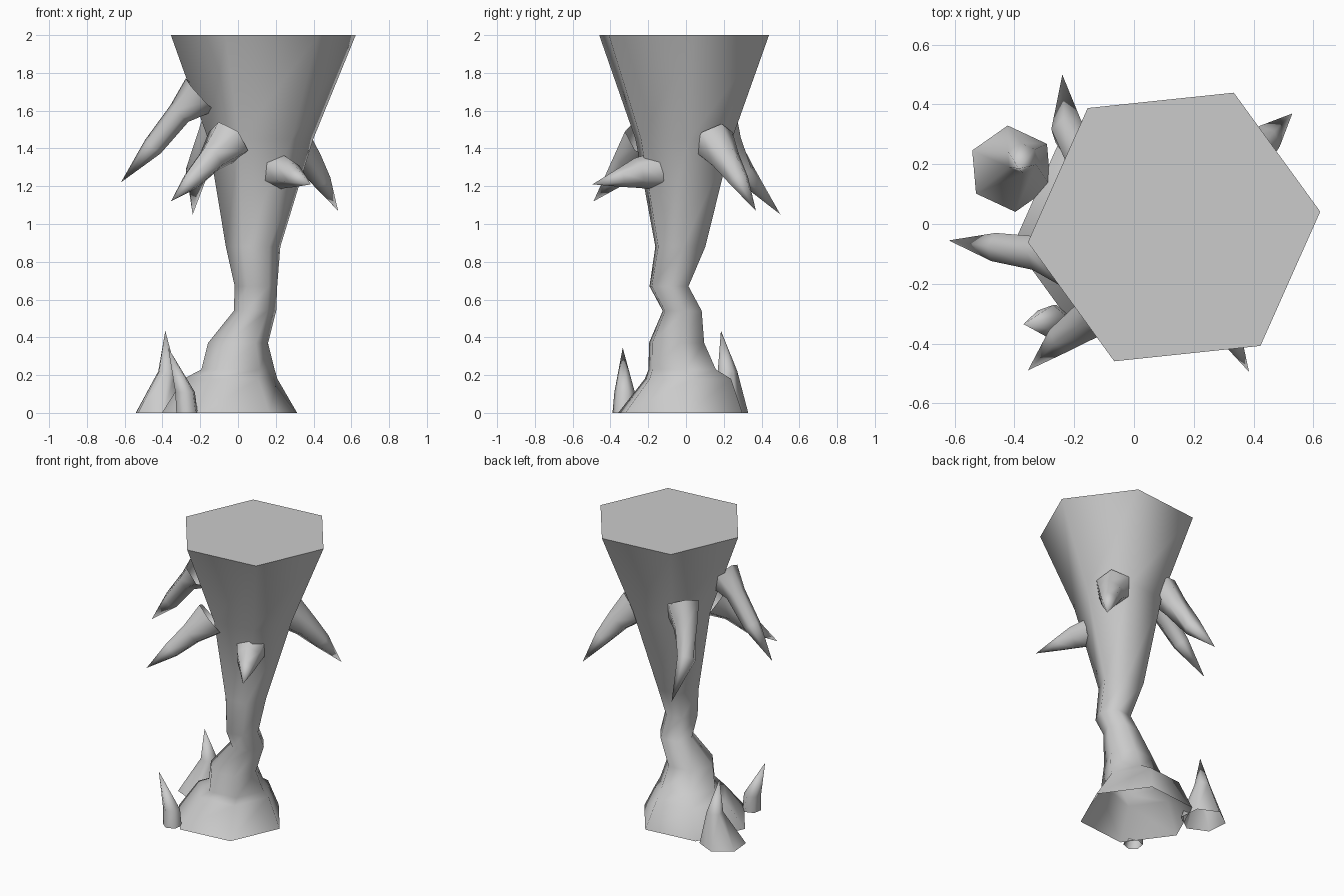
import bpy, bmesh
from math import cos, sin, radians
from mathutils import Vector, Matrix

cube = bpy.data.objects.get("Cube")
if cube:
    bpy.data.objects.remove(cube)

stone = bpy.data.materials.new("grey stone")
stone.use_nodes = True
stone.diffuse_color = (0.6, 0.6, 0.6, 1)
stone.node_tree.nodes["Principled BSDF"].inputs["Base Color"].default_value = (0.6, 0.6, 0.6, 1)

SIDES = 6


def loft(name, points, radii, level=False, turn=30):
    """Skin six-sided rings along a path, open at the start; a zero radius ends in a point."""
    points = [Vector(p) for p in points]
    bm = bmesh.new()
    rings = []
    for i, (p, r) in enumerate(zip(points, radii)):
        if r == 0:
            rings.append([bm.verts.new(p)] * SIDES)
            continue
        along = points[min(i + 1, len(points) - 1)] - points[max(i - 1, 0)]
        rot = Matrix.Identity(3) if level else along.to_track_quat('Z', 'Y').to_matrix()
        ring = []
        for k in range(SIDES):
            a = radians(turn + k * 360 / SIDES)
            ring.append(bm.verts.new(p + rot @ Vector((r * cos(a), r * sin(a), 0))))
        rings.append(ring)
    for low, high in zip(rings, rings[1:]):
        for k in range(SIDES):
            n = (k + 1) % SIDES
            corners = [low[k], low[n], high[n], high[k]]
            bm.faces.new(list(dict.fromkeys(corners)))
    if radii[-1]:
        bm.faces.new(rings[-1])
    mesh = bpy.data.meshes.new(name)
    bm.to_mesh(mesh)
    bm.free()
    mesh.materials.append(stone)
    obj = bpy.data.objects.new(name, mesh)
    bpy.context.collection.objects.link(obj)
    bpy.ops.object.select_all(action='DESELECT')
    obj.select_set(True)
    bpy.context.view_layer.objects.active = obj
    bpy.ops.object.shade_smooth_by_angle(angle=radians(65))


# Crooked trunk flaring to a wide flat top
loft("trunk",
     [(-0.045, -0.03, 0), (-0.04, 0.01, 0.18), (0, -0.02, 0.23), (0, -0.05, 0.37),
      (0.09, -0.02, 0.54), (0.095, -0.09, 0.67), (0.08, -0.03, 0.88),
      (0.12, -0.012, 1.45), (0.134, -0.01, 2)],
     [0.36, 0.25, 0.195, 0.16, 0.113, 0.113, 0.145, 0.28, 0.492], level=True, turn=6)

# Drooping thorns around the upper trunk, flared where they leave it
loft("thorn_left_side", [(-0.2, -0.11, 1.685), (-0.31, -0.1, 1.585),
     (-0.45, -0.08, 1.41), (-0.62, -0.055, 1.22)], [0.115, 0.065, 0.055, 0])
loft("thorn_front_left", [(-0.05, -0.22, 1.44), (-0.14, -0.31, 1.345),
     (-0.24, -0.38, 1.235), (-0.355, -0.49, 1.12)], [0.125, 0.075, 0.055, 0])
loft("thorn_front_right", [(0.21, -0.16, 1.28), (0.26, -0.26, 1.27),
     (0.31, -0.35, 1.245), (0.385, -0.495, 1.21)], [0.1, 0.08, 0.05, 0])
loft("thorn_back_right", [(0.28, 0.14, 1.44), (0.37, 0.21, 1.34),
     (0.44, 0.28, 1.23), (0.53, 0.37, 1.07)], [0.12, 0.08, 0.055, 0])
loft("thorn_back_left", [(-0.08, 0.16, 1.55), (-0.15, 0.22, 1.43),
     (-0.22, 0.31, 1.27), (-0.24, 0.5, 1.05)], [0.115, 0.08, 0.06, 0])

# Spikes standing at the foot
loft("large_ground_spike", [(-0.41, 0.185, 0), (-0.375, 0.22, 0.22), (-0.385, 0.185, 0.435)],
     [0.145, 0.052, 0], level=True, turn=35)
loft("small_ground_spike", [(-0.27, -0.33, 0), (-0.28, -0.325, 0.11), (-0.37, -0.335, 0.345)],
     [0.06, 0.055, 0], level=True, turn=20)
